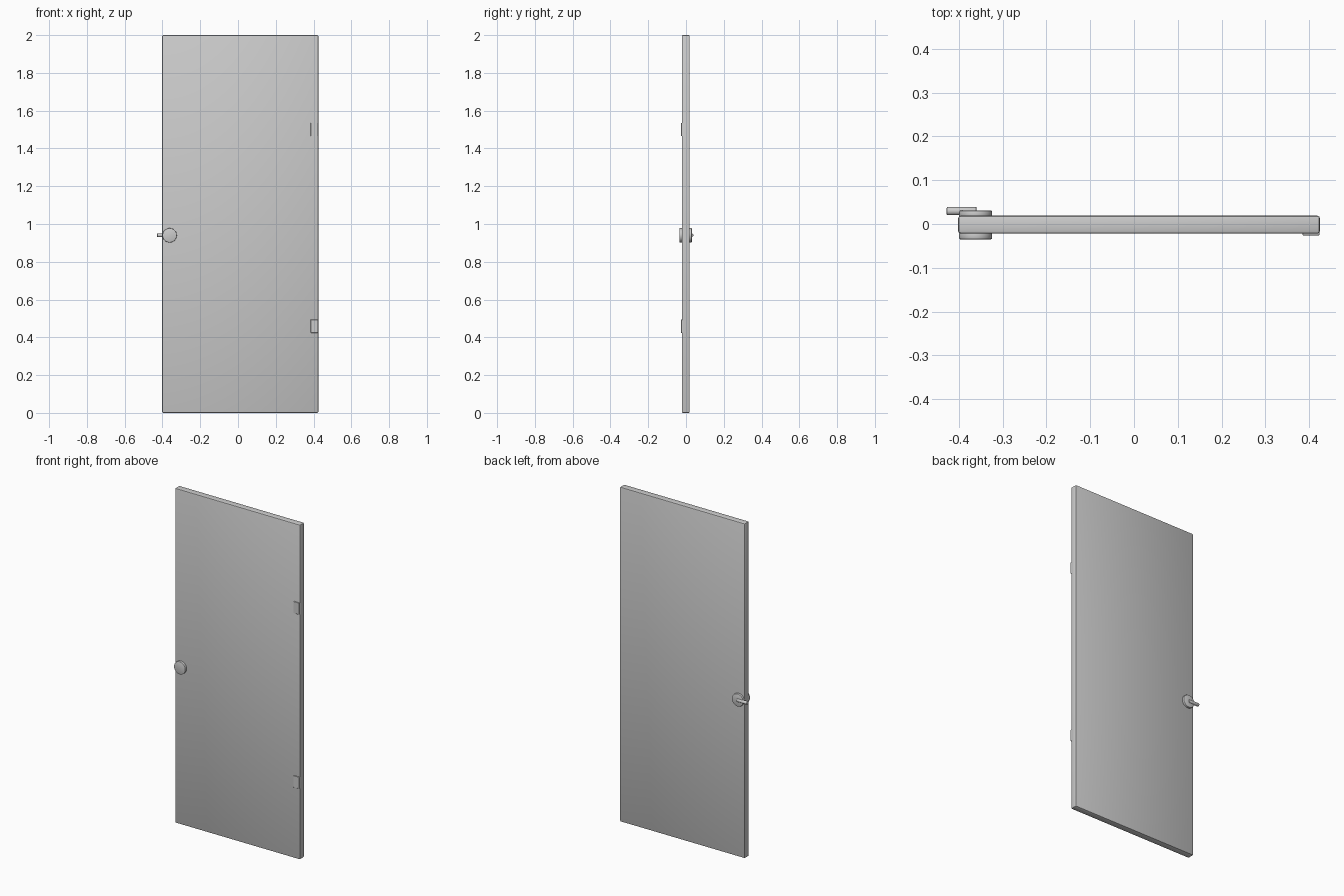
import bpy
from math import pi

if "Cube" in bpy.data.objects:
    bpy.data.objects.remove(bpy.data.objects["Cube"])


def finish(ob, name, width, segments):
    """Name the part, round its edges and smooth it."""
    ob.name = name
    b = ob.modifiers.new("edge_bevel", 'BEVEL')
    b.width = width
    b.segments = segments
    b.limit_method = 'ANGLE'
    bpy.ops.object.modifier_apply(modifier=b.name)
    bpy.ops.object.shade_smooth_by_angle(angle=pi / 6)
    return ob


def box(name, lo, hi, bevel, segments=1):
    bpy.ops.mesh.primitive_cube_add(size=1, location=[(a + b) / 2 for a, b in zip(lo, hi)])
    ob = bpy.context.object
    ob.scale = [b - a for a, b in zip(lo, hi)]
    bpy.ops.object.transform_apply(location=False, rotation=False, scale=True)
    return finish(ob, name, bevel, segments)


def cylinder(name, radius, depth, centre, rotation, bevel, sides=32):
    bpy.ops.mesh.primitive_cylinder_add(vertices=sides, radius=radius, depth=depth,
                                        location=centre, rotation=rotation)
    return finish(bpy.context.object, name, bevel, 2)


# door slab
box("door_slab", (-0.402, -0.022, 0), (0.425, 0.019, 2), 0.006, 2)

# hinge leaves on the front face
for name, z in (("upper_hinge", 1.5), ("lower_hinge", 0.459)):
    box(name, (0.385, -0.026, z - 0.035), (0.424, -0.012, z + 0.035), 0.001)

# round plates on both faces
KX, KZ = -0.362, 0.94
for name, y0, y1 in (("front_knob", -0.035, -0.018), ("back_plate", 0.015, 0.031)):
    cylinder(name, 0.038, y1 - y0, (KX, (y0 + y1) / 2, KZ), (pi / 2, 0, 0), 0.003)

# lever handle on the back, pointing past the door edge
cylinder("lever_handle", 0.0095, 0.068, (-0.394, 0.0295, KZ), (0, pi / 2, 0), 0.002, 20)
